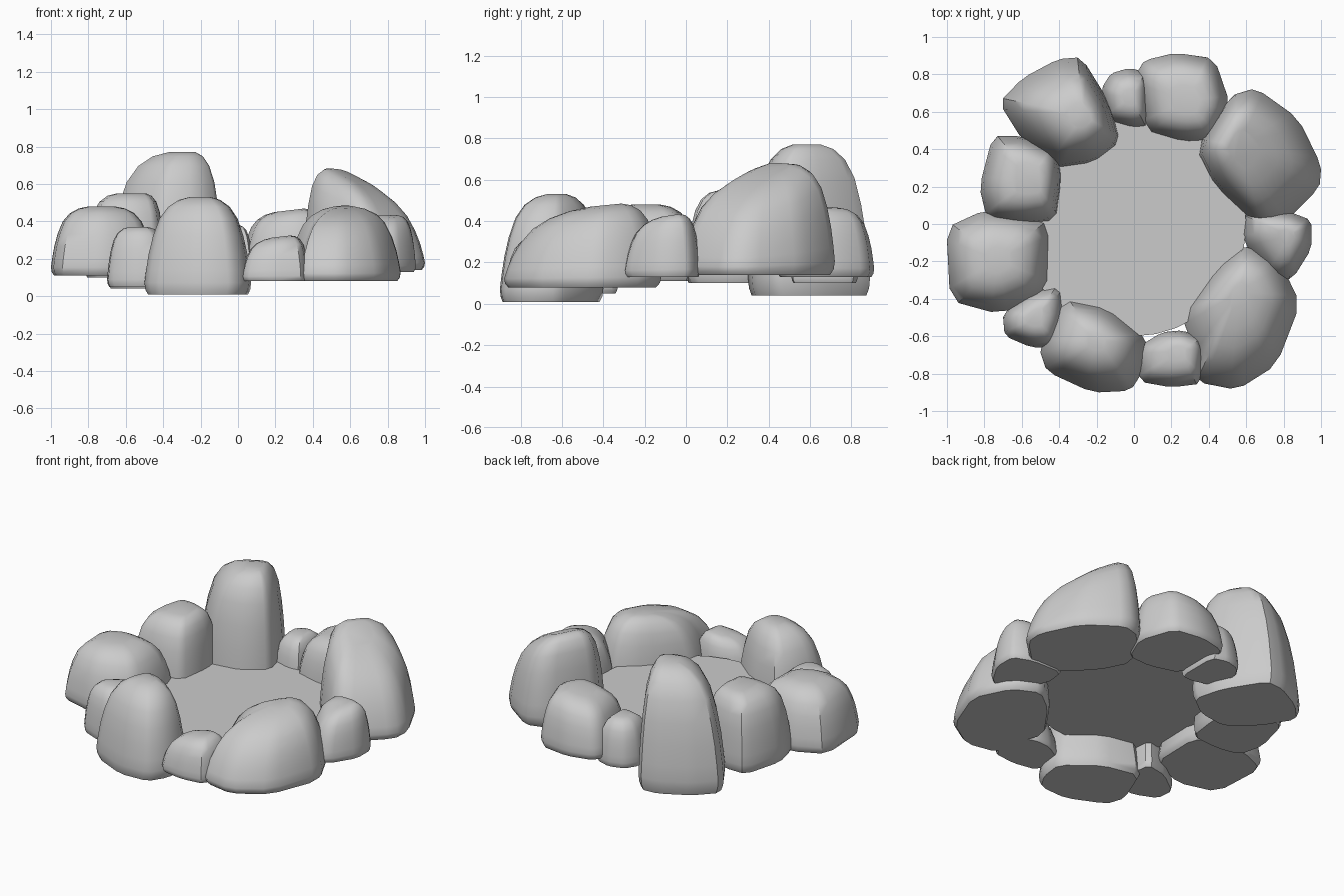
import bpy, bmesh
from mathutils import Vector

if "Cube" in bpy.data.objects:
    bpy.data.objects.remove(bpy.data.objects["Cube"])

# height fraction and width fraction of a boulder, bottom to top
PROFILE = [(0, .94), (.05, .985), (.12, 1), (.25, .97), (.42, .92), (.6, .84),
           (.78, .72), (.9, .56), (.97, .37), (1, .18)]


def soften(pts, r=.17):
    """Clip every corner of a plan outline, keeping its overall extents."""
    out = []
    for i, p in enumerate(pts):
        out += [p.lerp(pts[i - 1], r), p.lerp(pts[(i + 1) % len(pts)], r)]
    for k in (0, 1):
        a0, a1 = min(p[k] for p in pts), max(p[k] for p in pts)
        b0, b1 = min(p[k] for p in out), max(p[k] for p in out)
        for p in out:
            p[k] = a0 + (p[k] - b0) * (a1 - a0) / (b1 - b0)
    return out


def rock(name, z0, z1, top, outline, box=1.0, tilt=(0, 0)):
    """Boulder lofted from its plan outline towards an off-centre crown."""
    pts = [Vector(p) for p in outline]
    mid = sum(pts, Vector((0, 0))) / len(pts)
    crown, slope = Vector(top), Vector(tilt)
    pts = soften(pts)
    bm = bmesh.new()
    rings = []
    for t, s in PROFILE:
        c = mid if t < .12 else crown
        s = s if t < .12 else s ** box
        ring = []
        for p in pts:
            q = c + (p - c) * s
            z = z0 + (z1 - z0) * t + slope.dot(q - crown) * t
            ring.append(bm.verts.new((q.x, q.y, z)))
        rings.append(ring)
    n = len(pts)
    for a, b in zip(rings, rings[1:]):
        for i in range(n):
            j = (i + 1) % n
            bm.faces.new((a[i], a[j], b[j], b[i]))
    bm.faces.new(rings[0])
    bm.faces.new(rings[-1])
    bmesh.ops.recalc_face_normals(bm, faces=bm.faces)
    finish(name, bm)


def finish(name, bm):
    me = bpy.data.meshes.new(name)
    bm.to_mesh(me)
    bm.free()
    ob = bpy.data.objects.new(name, me)
    bpy.context.collection.objects.link(ob)
    bpy.ops.object.select_all(action='DESELECT')
    ob.select_set(True)
    bpy.context.view_layer.objects.active = ob
    bpy.ops.object.shade_smooth_by_angle(angle=.7)


# large boulders
rock("rock_back_left", .04, .77, (-.27, .58),
     [(-.70, .65), (-.58, .45), (-.42, .30), (-.22, .33), (-.08, .44),
      (-.13, .64), (-.28, .89), (-.40, .88), (-.58, .78)], .85)
rock("rock_back_right", .13, .46, (.28, .66),
     [(.02, .80), (.06, .50), (.26, .44), (.42, .45), (.50, .64),
      (.42, .88), (.22, .91), (.06, .87)], .65, (.12, 0))
rock("rock_right_back", .14, .66, (.56, .42),
     [(.35, .40), (.45, .20), (.68, -.02), (.78, -.02), (.99, .19), (1.0, .31),
      (.88, .56), (.66, .72), (.53, .68)], .75, (-.38, .18))
rock("rock_right_front", .08, .48, (.56, -.36),
     [(.27, -.50), (.35, -.72), (.35, -.84), (.55, -.88), (.75, -.75),
      (.87, -.43), (.76, -.20), (.60, -.12), (.45, -.24)], .95, (0, .1))
rock("rock_front", .01, .53, (-.2, -.62),
     [(-.50, -.67), (-.46, -.79), (-.22, -.90), (-.02, -.89), (.05, -.78),
      (.07, -.62), (-.14, -.45), (-.39, -.40)], .95)
rock("rock_left", .11, .48, (-.73, -.19),
     [(-1.0, -.02), (-.98, -.40), (-.72, -.47), (-.46, -.36), (-.45, .0),
      (-.60, .05), (-.80, .07)], .8)
rock("rock_left_back", .10, .55, (-.55, .25),
     [(-.82, .20), (-.78, .03), (-.62, .0), (-.42, .02), (-.39, .24),
      (-.41, .40), (-.60, .47), (-.75, .47)], .6)

# small filler stones
rock("stone_right", .13, .43, (.83, -.06),
     [(.58, -.08), (.74, -.30), (.85, -.29), (.95, -.13), (.95, .02),
      (.82, .07), (.60, .07)], .85, (0, .15))
rock("stone_front", .08, .32, (.24, -.68),
     [(.03, -.84), (.20, -.87), (.36, -.85), (.38, -.62), (.26, -.57),
      (.15, -.58), (.02, -.66)], .75, (.12, 0))
rock("stone_front_left", .05, .37, (-.53, -.50),
     [(-.70, -.48), (-.69, -.60), (-.55, -.66), (-.42, -.66), (-.37, -.50),
      (-.39, -.33), (-.54, -.36)], .7)
rock("stone_back", .10, .38, (-.02, .68),
     [(-.17, .72), (-.14, .55), (.0, .51), (.08, .52), (.08, .80),
      (-.02, .83), (-.12, .80)], .75)

# thin floor inside the ring
bm = bmesh.new()
bmesh.ops.create_circle(bm, cap_ends=True, segments=32, radius=.6)
bmesh.ops.translate(bm, verts=bm.verts, vec=(0, 0, .215))
finish("pit_floor", bm)
